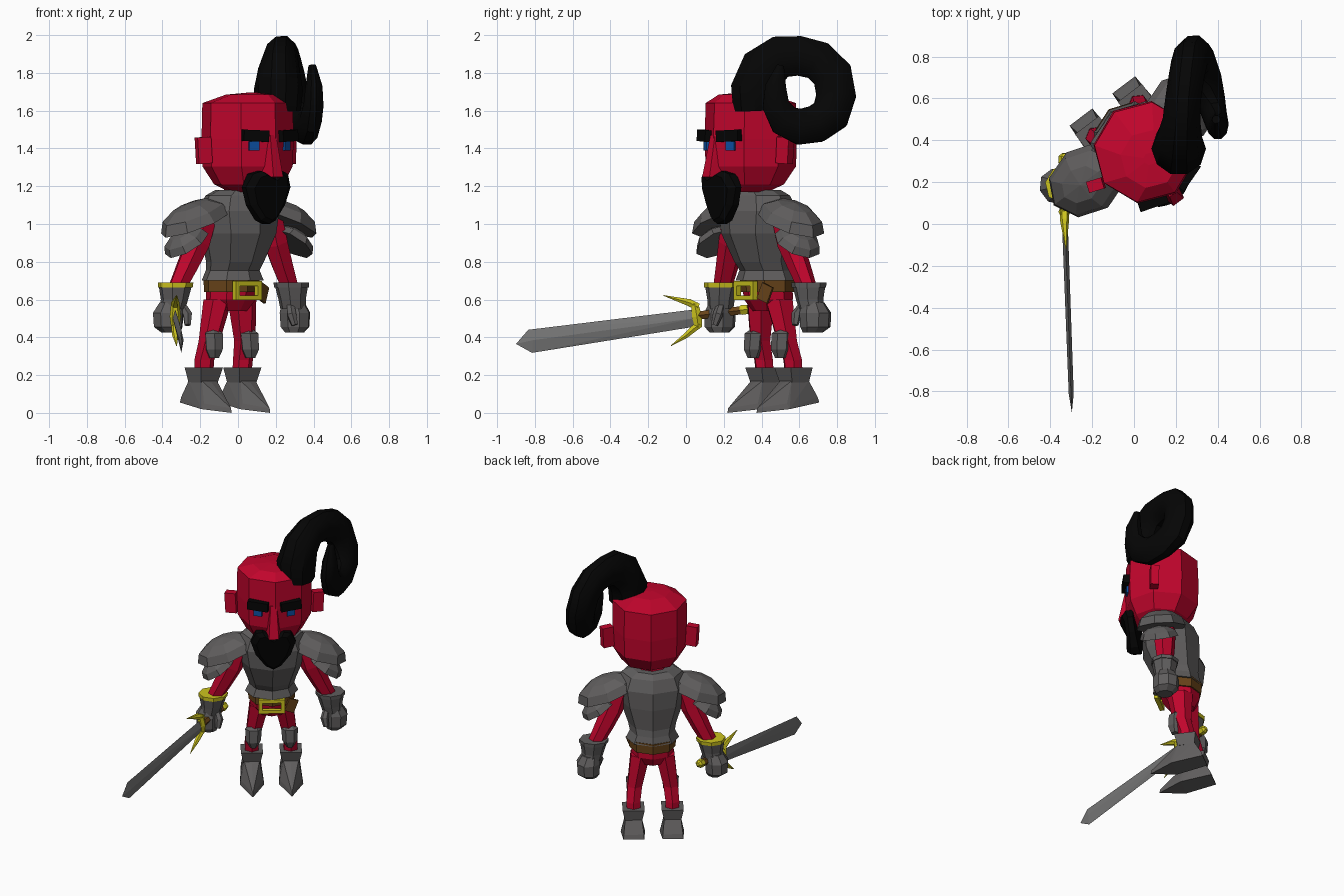
import bpy, bmesh, math
from mathutils import Matrix, Vector

if "Cube" in bpy.data.objects:
    bpy.data.objects.remove(bpy.data.objects["Cube"])

COLOURS = {
    "red": (0.53, 0.0015, 0.025), "armour_grey": (0.115, 0.11, 0.11), "blade_grey": (0.18, 0.18, 0.18),
    "black": (0.0015, 0.0015, 0.0015), "gold": (0.61, 0.55, 0.013), "brown": (0.14, 0.058, 0.010),
    "blue": (0.004, 0.08, 0.37),
}
MATS = {}
for key, rgb in COLOURS.items():
    MATS[key] = bpy.data.materials.new(key)
    MATS[key].diffuse_color = (*rgb, 1)

# The figure is built facing -y, then turned and moved into place
BODY = Matrix.Translation((-0.046, 0.448, 0)) @ Matrix.Rotation(math.radians(37), 4, 'Z')
WORLD = Matrix.Identity(4)


def finish(name, bm, mat, frame=BODY, smooth=None):
    bmesh.ops.recalc_face_normals(bm, faces=bm.faces)
    me = bpy.data.meshes.new(name)
    bm.to_mesh(me)
    bm.free()
    me.transform(frame)
    me.materials.append(MATS[mat])
    ob = bpy.data.objects.new(name, me)
    bpy.context.collection.objects.link(ob)
    if smooth:
        bpy.ops.object.select_all(action='DESELECT')
        bpy.context.view_layer.objects.active = ob
        ob.select_set(True)
        bpy.ops.object.shade_smooth_by_angle(angle=math.radians(smooth))
    return ob


def skin(name, rings, mat, frame=BODY, smooth=None):
    bm = bmesh.new()
    vs = [[bm.verts.new(p) for p in r] for r in rings]
    n = len(rings[0])
    for a, b in zip(vs, vs[1:]):
        for i in range(n):
            bm.faces.new((a[i], a[(i + 1) % n], b[(i + 1) % n], b[i]))
    bm.faces.new(vs[0])
    bm.faces.new(vs[-1])
    return finish(name, bm, mat, frame, smooth)


def loft(name, sections, mat, n=8, turn=0.0):
    """Stack of level ellipses: x, y, z, x radius, y radius."""
    rings = []
    for x, y, z, rx, ry in sections:
        angs = [2 * math.pi * (i + turn) / n for i in range(n)]
        rings.append([(x + rx * math.cos(a), y + ry * math.sin(a), z) for a in angs])
    return skin(name, rings, mat)


def tube(name, path, mat, n=6, frame=BODY, smooth=None):
    """Tube through points x, y, z, radius and an optional x radius."""
    pts = [Vector(p[:3]) for p in path]
    rings = []
    for i, p in enumerate(pts):
        t = (pts[min(i + 1, len(pts) - 1)] - pts[max(i - 1, 0)]).normalized()
        u = (Vector((1, 0, 0)) - t * t.x).normalized()
        v = t.cross(u)
        r, rx = path[i][3], path[i][-1]
        angs = [2 * math.pi * k / n for k in range(n)]
        rings.append([p + u * rx * math.cos(a) + v * r * math.sin(a) for a in angs])
    return skin(name, rings, mat, frame, smooth)


def hull(name, pts, mat, frame=BODY):
    bm = bmesh.new()
    for p in pts:
        bm.verts.new(p)
    res = bmesh.ops.convex_hull(bm, input=bm.verts)
    junk = [e for e in res["geom_interior"] + res["geom_unused"] if isinstance(e, bmesh.types.BMVert)]
    bmesh.ops.delete(bm, geom=list(set(junk)), context='VERTS')
    bmesh.ops.dissolve_limit(bm, angle_limit=0.02, verts=bm.verts, edges=bm.edges)
    return finish(name, bm, mat, frame)


def box(name, loc, size, mat, rz=0.0, ry=0.0):
    bm = bmesh.new()
    m = (Matrix.Translation(loc) @ Matrix.Rotation(rz, 4, 'Z') @ Matrix.Rotation(ry, 4, 'Y')
         @ Matrix.Diagonal((*size, 1)))
    bmesh.ops.create_cube(bm, size=1, matrix=m)
    return finish(name, bm, mat)


def dome(name, loc, size, tilt, mat):
    bm = bmesh.new()
    bmesh.ops.create_uvsphere(bm, u_segments=8, v_segments=6, radius=1)
    bmesh.ops.delete(bm, geom=[v for v in bm.verts if v.co.z < -0.1], context='VERTS')
    bmesh.ops.holes_fill(bm, edges=[e for e in bm.edges if e.is_boundary], sides=0)
    bm.transform(Matrix.Translation(loc) @ Matrix.Rotation(tilt, 4, 'Y') @ Matrix.Diagonal((*size, 1)))
    return finish(name, bm, mat)


# Head and neck
HX, HY = .014, -.142
loft("head", [(HX, HY - .03, 1.17, .11, .12), (HX, HY - .01, 1.21, .185, .185), (HX, HY, 1.305, .24, .243),
              (HX, HY, 1.45, .245, .248), (HX, HY, 1.64, .243, .24), (HX, HY - .04, 1.685, .14, .14),
              (HX, HY - .04, 1.695, .03, .03)], "red")
loft("neck", [(0, -.10, 1.10, .1, .1), (0, -.12, 1.2, .1, .1)], "red")

# Torso armour, belt and hips
loft("breastplate", [(0, -.03, .70, .175, .155), (0, -.03, .755, .148, .138), (0, -.05, .80, .158, .15),
                     (0, -.08, .95, .212, .19), (0, -.085, 1.07, .235, .19), (0, -.09, 1.15, .20, .16),
                     (0, -.10, 1.18, .14, .13)], "armour_grey")
loft("belt", [(0, -.02, .64, .152, .14), (0, -.02, .715, .155, .145)], "brown")
loft("hips", [(0, -.01, .54, .09, .085), (0, -.015, .60, .138, .125), (0, -.02, .66, .14, .13)], "red")
for s in (-1, 1):
    box("buckle_side", (s * .073 - .004, -.163, .647), (.025, .03, .095), "gold")
for z in (.61, .685):
    box("buckle_bar", (-.004, -.163, z), (.172, .03, .024), "gold")
box("belt_tail", (.125, -.13, .635), (.07, .015, .09), "brown", rz=.35, ry=.4)

for s in (-1, 1):
    # Face details
    box("ear", (HX + s * .28, HY + .015, 1.39), (.075, .055, .14), "red", rz=s * .35, ry=s * .06)
    box("eyebrow", (.007 + s * .105, -.358, 1.467), (.14, .05, .06), "black", rz=s * .32, ry=-s * .04)
    box("eye", (.007 + s * .105, -.344, 1.412), (.054, .03, .048), "blue", rz=s * .35)

    # Shoulder armour
    dome("upper_pauldron", (s * .285, -.083, 1.005), (.215, .165, .115), s * .37, "armour_grey")
    dome("lower_pauldron", (s * .345, -.083, .895), (.13, .13, .08), s * .62, "armour_grey")

    # Arm and gauntlet
    tube("arm", [(s * .22, -.07, 1.03, .07), (s * .258, -.065, .90, .07), (s * .315, -.05, .78, .061),
                 (s * .385, -.035, .64, .048)], "red")
    loft("gauntlet_cuff", [(s * .40, -.03, .55, .068, .068), (s * .39, -.035, .60, .073, .073),
                           (s * .385, -.036, .67, .09, .085)], "armour_grey")
    loft("gauntlet_rim", [(s * .385, -.036, .665, .095, .09), (s * .383, -.036, .69, .097, .092)],
         "gold" if s < 0 else "armour_grey")
    loft("fist", [(s * .41, -.03, .425, .05, .055), (s * .42, -.02, .455, .076, .085),
                  (s * .42, -.02, .53, .082, .088), (s * .405, -.025, .585, .062, .062)], "armour_grey", turn=.5)
    tube("thumb", [(s * .36, -.06, .57, .022), (s * .345, -.09, .52, .027), (s * .355, -.105, .465, .018)],
         "armour_grey")

    # Leg with knee guard
    loft("leg", [(s * .126, .06, .18, .05, .05), (s * .128, .05, .28, .052, .055), (s * .118, .02, .38, .055, .06),
                 (s * .08, -.005, .60, .072, .087)], "red", n=6, turn=.5)
    loft("knee_guard", [(s * .12, -.025, .29, .025, .03), (s * .12, -.025, .335, .05, .05),
                        (s * .118, -.02, .42, .055, .05), (s * .116, -.01, .44, .035, .03)],
         "armour_grey", n=6)

    # Boot: flared cuff, ankle and pointed foot
    x = s * .128
    loft("boot_cuff", [(x, .06, .16, .078, .078), (x, .055, .24, .102, .102)], "armour_grey", n=4, turn=.5)
    hull("boot_foot",
         [(x + q * w, y, z) for q in (-1, 1) for w, y, z in
          ((.068, .175, .055), (.066, .165, .085), (.055, .115, .17), (.05, .005, .17), (.08, -.03, .02),
           (.07, -.04, .05))]
         + [(x, -.19, .0), (x, -.185, .025), (x, -.015, .16)], "armour_grey")

# Nose and beard
hull("nose", [(-.026, -.35, 1.47), (.03, -.35, 1.47), (-.05, -.34, 1.24), (.052, -.34, 1.24),
              (-.019, -.385, 1.47), (.021, -.385, 1.47), (-.031, -.43, 1.25), (.033, -.43, 1.25)], "red")
beard = [(0, 1.245), (.07, 1.28), (.115, 1.265), (.148, 1.195), (.115, 1.10), (.05, 1.02)]
outline = beard + [(0, 1.0)] + [(-x, z) for x, z in beard[:0:-1]]
skin("beard", [[(x, -.29 - (z - 1.0) * .08, z) for x, z in outline],
               [(x, -.355 - (z - 1.0) * .16 + abs(x) * .3, z) for x, z in outline],
               [(x * .75, -.38 - (z - 1.0) * .18 + abs(x) * .3, 1.14 + (z - 1.14) * .85) for x, z in outline]],
     "black")

# Curled plume, narrowing towards its free end
tube("plume", [(.212, .365, 1.60, .12), (.214, .36, 1.71, .13), (.217, .41, 1.82, .132, .11),
               (.227, .50, 1.885, .118, .09), (.235, .60, 1.89, .11, .085), (.25, .70, 1.865, .11, .085),
               (.265, .775, 1.79, .112, .088), (.285, .795, 1.68, .11, .09), (.31, .765, 1.58, .108, .088),
               (.34, .69, 1.53, .104, .08), (.365, .60, 1.515, .10, .07), (.385, .52, 1.55, .09, .06),
               (.40, .475, 1.63, .075, .053), (.402, .475, 1.73, .058, .045), (.393, .50, 1.84, .02)],
     "black", n=10, frame=WORLD, smooth=35)

# Sword held in the right hand
X = -.332
hull("blade", [(X, .05, .548), (X, .05, .457), (X - .014, .05, .502), (X + .014, .05, .502),
               (-.30, -.835, .44), (-.30, -.815, .318), (-.312, -.81, .385), (-.288, -.81, .385),
               (-.297, -.90, .365)], "blade_grey", WORLD)
tube("hilt", [(X, .06, .515, .025), (X, .29, .543, .025)], "brown", frame=WORLD)
tube("pommel", [(X, .28, .542, .022), (X, .295, .545, .03), (X, .325, .548, .028), (X, .338, .549, .012)],
     "gold", frame=WORLD)
tube("guard_hub", [(X, .065, .455, .022), (X, .058, .51, .03), (X, .045, .58, .022)], "gold", frame=WORLD)
tube("guard_upper_spike", [(X, .065, .56, .022), (X, .02, .583, .022), (-.325, -.12, .622, .002)],
     "gold", frame=WORLD)
tube("guard_lower_spike", [(X, .075, .47, .02), (X, .04, .445, .02), (X, .0, .41, .016), (-.325, -.08, .355, .002)],
     "gold", frame=WORLD)

for m in bpy.data.materials:
    if m.users and not m.is_grease_pencil:
        m.use_nodes = True
        m.node_tree.nodes["Principled BSDF"].inputs["Base Color"].default_value = m.diffuse_color
